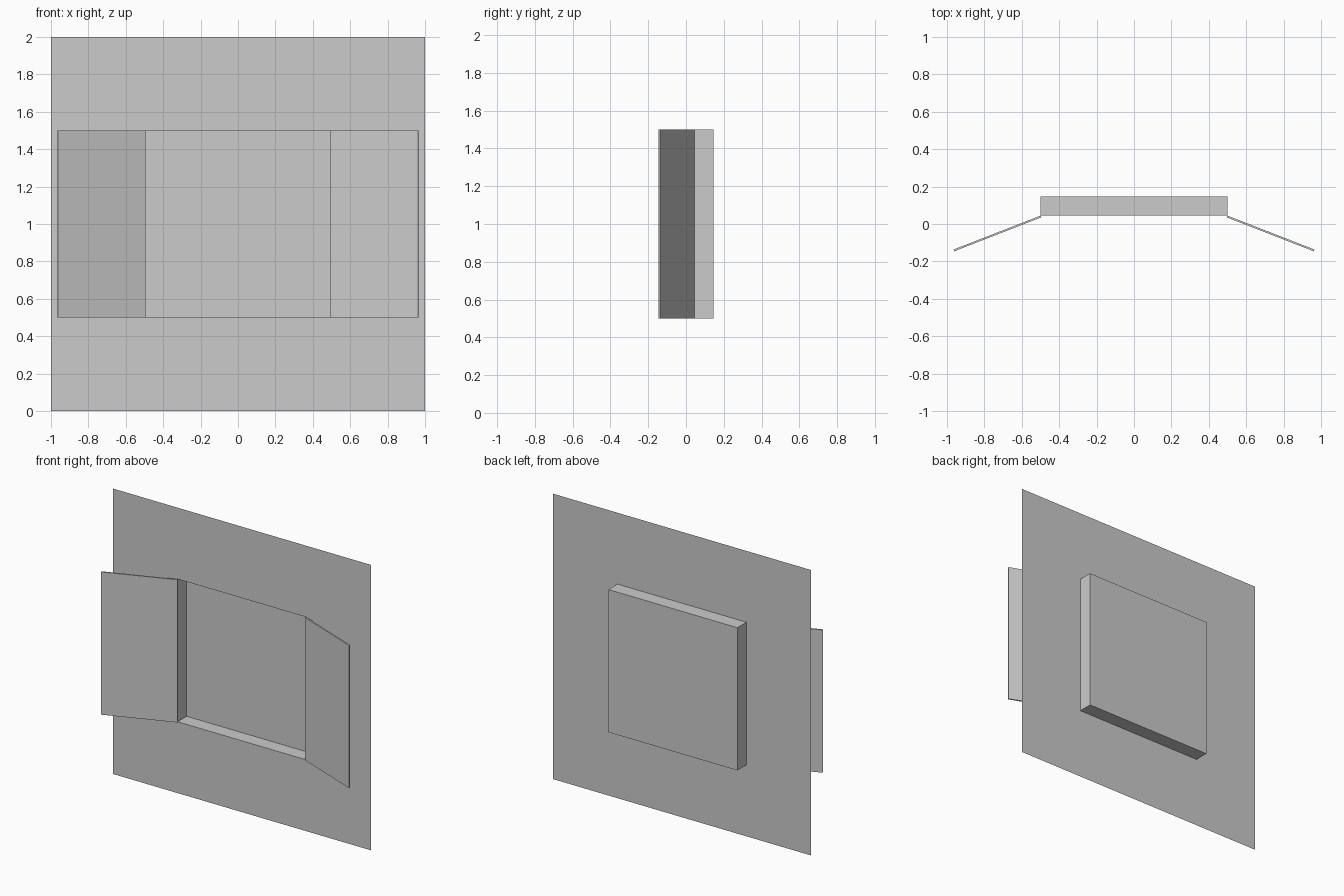
import bpy, bmesh, math
from mathutils import Vector

if "Cube" in bpy.data.objects:
    bpy.data.objects.remove(bpy.data.objects["Cube"])

WALL_Y = 0.046
DEPTH = 0.1


def add_object(name, bm):
    mesh = bpy.data.meshes.new(name)
    bm.to_mesh(mesh)
    bm.free()
    ob = bpy.data.objects.new(name, mesh)
    bpy.context.collection.objects.link(ob)
    return ob


# Wall sheet with the window recess pushed back out of an inset face
bm = bmesh.new()
corners = [(-1, 0), (1, 0), (1, 2), (-1, 2)]
face = bm.faces.new([bm.verts.new((x, WALL_Y, z)) for x, z in corners])
bm.normal_update()
bmesh.ops.inset_individual(bm, faces=[face], thickness=0.5, use_even_offset=True)
pane = bmesh.ops.extrude_discrete_faces(bm, faces=[face])["faces"][0]
bmesh.ops.translate(bm, verts=pane.verts, vec=(0, DEPTH, 0))
add_object("wall_with_recess", bm)


# Thin shutters, swung open from each side of the recess
def shutter(name, side):
    a = math.radians(21.3)
    along = Vector((side * math.cos(a), -math.sin(a), 0)) * 0.5
    thick = Vector((-side * math.sin(a), -math.cos(a), 0)) * 0.01
    hinge = Vector((side * 0.499, WALL_Y - 0.001, 0.5))
    bm = bmesh.new()
    base = [hinge, hinge + along, hinge + along + thick, hinge + thick]
    f = bm.faces.new([bm.verts.new(p) for p in base])
    top = bmesh.ops.extrude_face_region(bm, geom=[f])["geom"]
    bmesh.ops.translate(bm, vec=(0, 0, 1),
                        verts=[v for v in top if isinstance(v, bmesh.types.BMVert)])
    bmesh.ops.recalc_face_normals(bm, faces=bm.faces)
    add_object(name, bm)


for name, side in (("left_shutter", -1), ("right_shutter", 1)):
    shutter(name, side)
